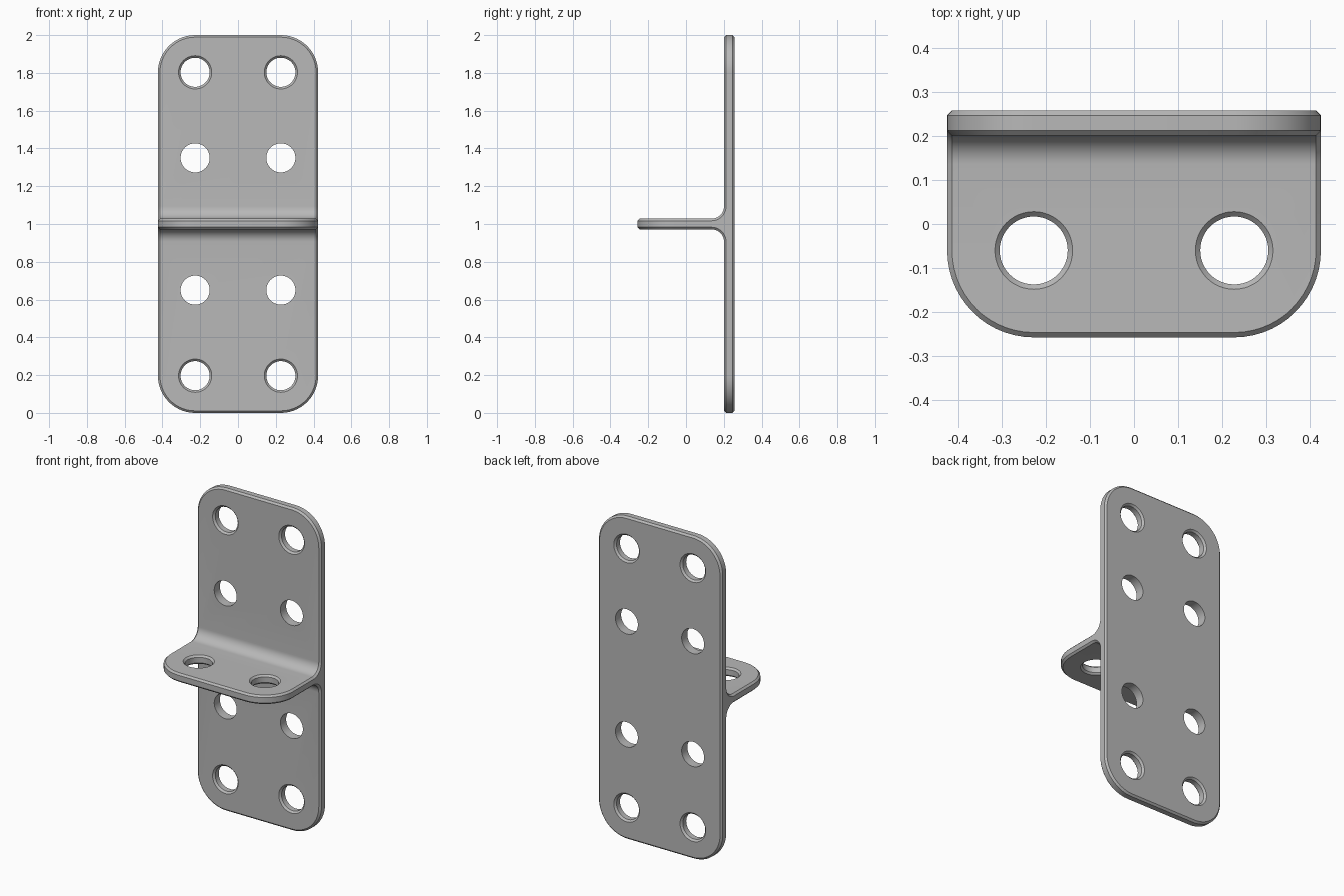
import bpy, bmesh, math

if "Cube" in bpy.data.objects:
    bpy.data.objects.remove(bpy.data.objects["Cube"])

HALF_W, HALF_D, HEIGHT = 0.424, 0.257, 2.0
THICK, FILLET, CORNER, CHAMFER = 0.056, 0.066, 0.197, 0.011
HOLE_R, HOLE_X = 0.077, HALF_W - CORNER
MID = HEIGHT / 2
FRONT = HALF_D - THICK          # front face of the upright plate

steel = bpy.data.materials.new("grey_steel")
steel.diffuse_color = (0.48, 0.48, 0.48, 1)
steel.use_nodes = True
steel.node_tree.nodes["Principled BSDF"].inputs["Base Color"].default_value = steel.diffuse_color


def make_object(name, bm):
    bmesh.ops.recalc_face_normals(bm, faces=bm.faces)
    mesh = bpy.data.meshes.new(name)
    bm.to_mesh(mesh)
    bm.free()
    mesh.materials.append(steel)
    obj = bpy.data.objects.new(name, mesh)
    bpy.context.collection.objects.link(obj)
    return obj


def fillet(sign, steps=10):
    """Points of one inside corner, from the upright plate to the shelf."""
    cy, cz = FRONT - FILLET, MID + sign * (THICK / 2 + FILLET)
    angles = [math.pi / 2 * i / steps for i in range(steps + 1)]
    return [(cy + FILLET * math.cos(a), cz - sign * FILLET * math.sin(a)) for a in angles]


# T-shaped side profile (y, z), extruded across the width
profile = [(HALF_D, 0), (HALF_D, HEIGHT), (FRONT, HEIGHT)]
profile += fillet(1)
profile += [(-HALF_D, MID + THICK / 2), (-HALF_D, MID - THICK / 2)]
profile += fillet(-1)[::-1]
profile += [(FRONT, 0)]

bm = bmesh.new()
face = bm.faces.new([bm.verts.new((-HALF_W, y, z)) for y, z in profile])
grown = bmesh.ops.extrude_face_region(bm, geom=[face])["geom"]
bmesh.ops.translate(bm, vec=(2 * HALF_W, 0, 0),
                    verts=[g for g in grown if isinstance(g, bmesh.types.BMVert)])
bmesh.ops.recalc_face_normals(bm, faces=bm.faces)


def is_corner(edge):
    a, b = (v.co for v in edge.verts)
    if abs(a.x - b.x) > 1e-4:
        return False
    on_plate = abs(a.z - b.z) < 1e-4 and min(a.z, HEIGHT - a.z) < 1e-4
    on_shelf = max(a.y, b.y) < -HALF_D + 1e-4
    return on_plate or on_shelf


# Large rounded corners of the plate and the shelf
bmesh.ops.bevel(bm, geom=[e for e in bm.edges if is_corner(e)], offset=CORNER,
                offset_type='OFFSET', segments=14, profile=0.5,
                affect='EDGES', clamp_overlap=False)

# Small chamfer around every rim
rim = [e for e in bm.edges if e.calc_face_angle(0) > math.radians(40)]
bmesh.ops.bevel(bm, geom=rim, offset=CHAMFER, offset_type='OFFSET', segments=1,
                profile=0.5, affect='EDGES', clamp_overlap=False)
bracket = make_object("bracket", bm)


def add_hole(bm, center, along_y, chamfered, sides=48):
    """Turned cutter; a chamfered one flares out at both faces."""
    h, over = THICK / 2, 0.02
    flare = CHAMFER if chamfered else 0
    rings = [(-h - over, HOLE_R + (flare + over if chamfered else 0)),
             (-h + CHAMFER, HOLE_R), (h - CHAMFER, HOLE_R),
             (h + over, HOLE_R + (flare + over if chamfered else 0))]
    loops = []
    for t, r in rings:
        loop = []
        for i in range(sides):
            a = 2 * math.pi * i / sides
            u, v = r * math.cos(a), r * math.sin(a)
            offset = (u, t, v) if along_y else (u, v, t)
            loop.append(bm.verts.new([c + o for c, o in zip(center, offset)]))
        loops.append(loop)
    for low, high in zip(loops, loops[1:]):
        for i in range(sides):
            j = (i + 1) % sides
            bm.faces.new((low[i], low[j], high[j], high[i]))
    bm.faces.new(loops[0][::-1])
    bm.faces.new(loops[-1])


# Holes: two chamfered rows and two plain rows in the plate, one row in the shelf
bm = bmesh.new()
plate_y = HALF_D - THICK / 2
for x in (-HOLE_X, HOLE_X):
    for s in (-1, 1):
        add_hole(bm, (x, plate_y, MID + s * (MID - CORNER)), True, True)
        add_hole(bm, (x, plate_y, MID + s * 0.35), True, False)
    add_hole(bm, (x, CORNER - HALF_D, MID), False, True)
cutter = make_object("hole_cutter", bm)
cutter.hide_render = True

cut = bracket.modifiers.new("holes", 'BOOLEAN')
cut.operation = 'DIFFERENCE'
cut.solver = 'EXACT'
cut.object = cutter

bpy.ops.object.select_all(action='DESELECT')
bracket.select_set(True)
bpy.context.view_layer.objects.active = bracket
bpy.ops.object.modifier_apply(modifier=cut.name)
bpy.data.objects.remove(cutter, do_unlink=True)
bpy.ops.object.shade_smooth_by_angle(angle=math.radians(30))
